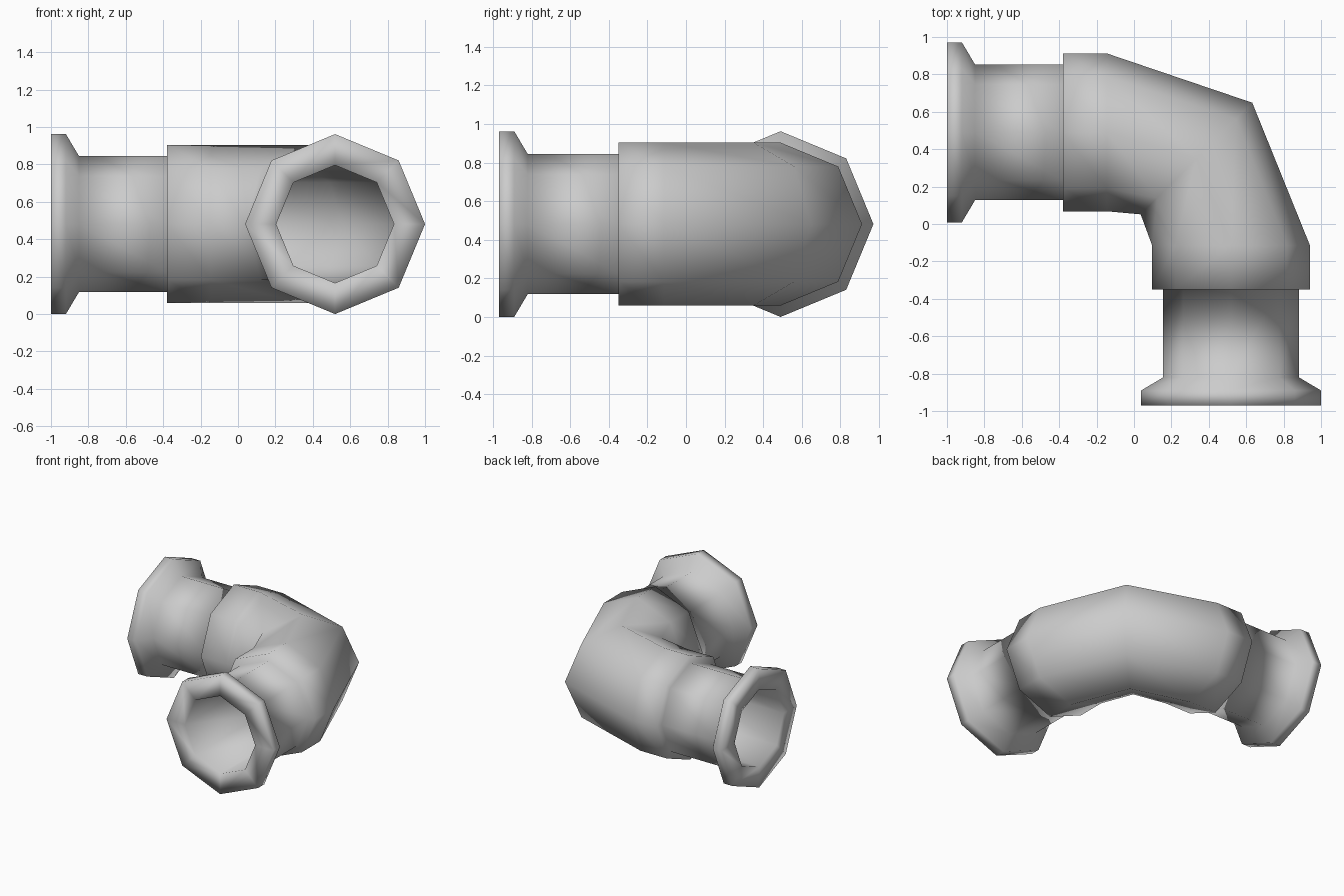
import bpy, bmesh, math
from mathutils import Vector

if "Cube" in bpy.data.objects:
    bpy.data.objects.remove(bpy.data.objects["Cube"])

SIDES = 8
ZC = 0.481          # height of the pipe axis
AY, BX = 0.49, 0.519  # axis of the left leg (y) and of the front leg (x)


def ring(cx, cy, heading, r):
    """Octagon of radius r around the axis; heading = outward side of the bend."""
    side = Vector((math.cos(heading), math.sin(heading), 0))
    up = Vector((0, 0, 1))
    return [Vector((cx, cy, ZC)) + r * (math.cos(a) * side + math.sin(a) * up)
            for a in (i * math.tau / SIDES for i in range(SIDES))]


def left(d, r):     # d = distance from the left mouth
    return ring(-1 + d, AY, math.pi / 2, r)


def front(d, r):    # d = distance from the front mouth
    return ring(BX, -0.97 + d, 0, r)


def bend(r):
    return ring(0.334, 0.35, math.pi / 4, r)


# distance and radius: mouth, flange, neck, step, sleeve
profile = [(0, 0.315), (0, 0.481), (0.08, 0.481), (0.15, 0.363),
           (0.62, 0.363), (0.62, 0.422), (0.855, 0.422)]

# outer skin from left mouth to front mouth, then back through the bore
rings = [left(d, r) for d, r in profile]
rings.append(bend(0.422))
rings += [front(d, r) for d, r in reversed(profile)]
rings += [front(0.855, 0.315), bend(0.315), left(0.855, 0.315)]

bm = bmesh.new()
loops = [[bm.verts.new(p) for p in pts] for pts in rings]
for i, a in enumerate(loops):
    b = loops[(i + 1) % len(loops)]
    for j in range(SIDES):
        k = (j + 1) % SIDES
        bm.faces.new((a[j], a[k], b[k], b[j]))
bmesh.ops.recalc_face_normals(bm, faces=bm.faces)
for f in bm.faces:
    f.smooth = True
mesh = bpy.data.meshes.new("pipe_elbow")
bm.to_mesh(mesh)
bm.free()
bpy.context.collection.objects.link(bpy.data.objects.new("pipe_elbow", mesh))
